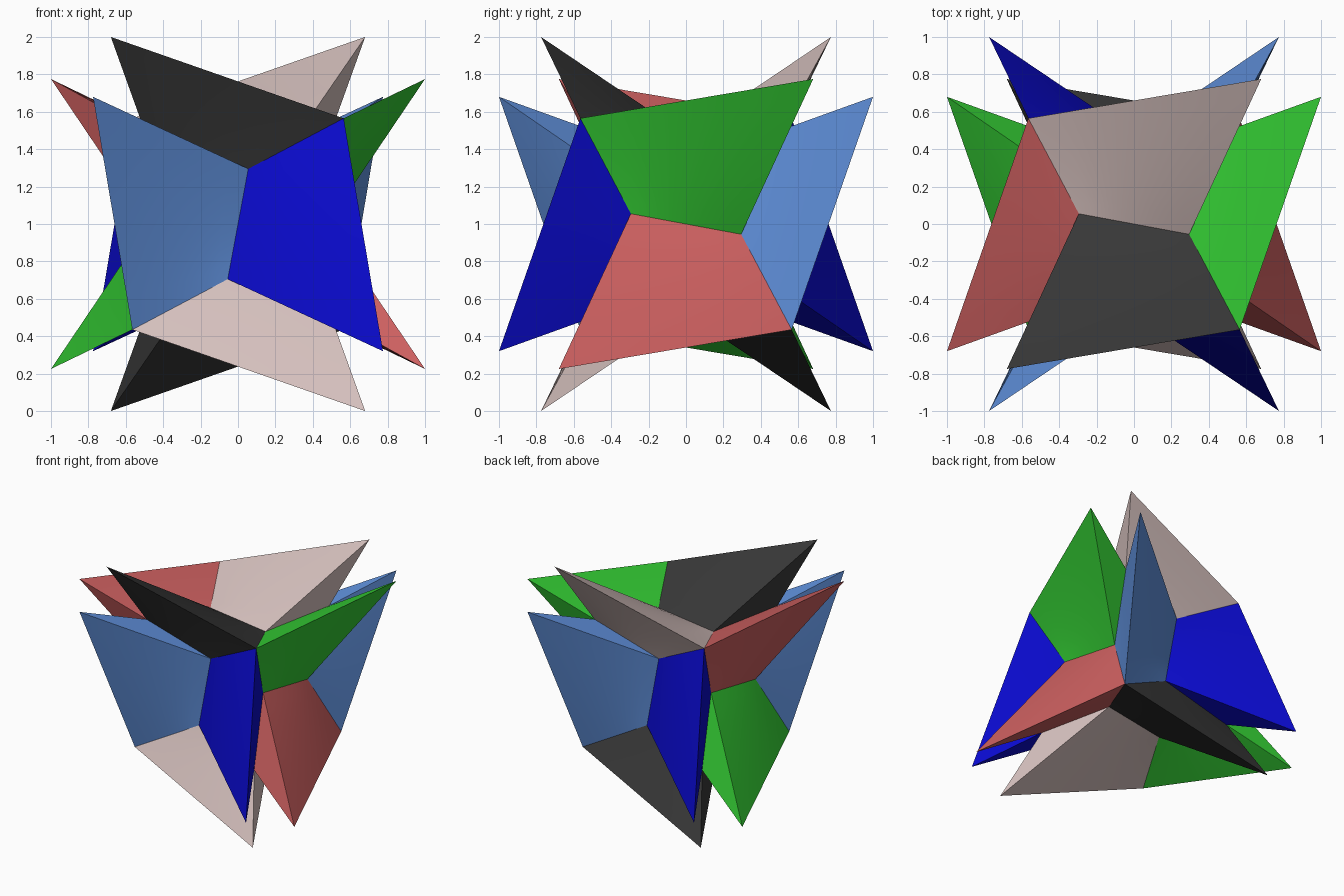
import bpy, math
from mathutils import Vector

if "Cube" in bpy.data.objects:
    bpy.data.objects.remove(bpy.data.objects["Cube"])

STEPS = 8  # subdivisions of each gently twisted face


def linear(c):
    c /= 255
    return c / 12.92 if c <= 0.04045 else ((c + 0.055) / 1.055) ** 2.4


def material(name, r, g, b):
    m = bpy.data.materials.new(name)
    m.diffuse_color = (linear(r), linear(g), linear(b), 1)
    m.use_nodes = True
    m.node_tree.nodes["Principled BSDF"].inputs["Base Color"].default_value = m.diffuse_color
    return m


# (colour on the positive side, colour on the negative side) per axis turn
pairs = [
    (material("pale_pink", 214, 193, 190), material("charcoal", 57, 57, 57)),
    (material("green", 52, 205, 52), material("soft_red", 205, 96, 96)),
    (material("light_blue", 97, 146, 222), material("deep_blue", 10, 10, 205)),
]

# Corners of one spike, relative to the centre of the star
TIP = Vector((0.68, 0.775, 1.0))
RIDGE_A = Vector((0.295, -0.055, 0.44))
RIDGE_B = Vector((-0.295, 0.055, 0.44))
PEAK = Vector((-0.565, 0.565, 0.565))
NOTCH = Vector((0.5, 0.5, 0.5))
SIDE = Vector((-0.055, 0.44, 0.295))


def patch(verts, faces, a, b, c, d):
    """Straight-ruled four-sided patch."""
    base = len(verts)
    n = STEPS
    for j in range(n + 1):
        for i in range(n + 1):
            verts.append(a.lerp(b, i / n).lerp(d.lerp(c, i / n), j / n))
    for j in range(n):
        for i in range(n):
            k = base + j * (n + 1) + i
            faces.append((k, k + 1, k + n + 2, k + n + 1))


def spike(name, mat, turn):
    verts, faces = [], []
    patch(verts, faces, RIDGE_A, TIP, PEAK, RIDGE_B)   # broad outer face
    patch(verts, faces, PEAK, TIP, NOTCH, SIDE)        # back face
    k = len(verts)
    verts += [TIP, RIDGE_A, NOTCH]                     # narrow side face
    faces.append((k, k + 1, k + 2))
    mesh = bpy.data.meshes.new(name)
    mesh.from_pydata([turn(v) + Vector((0, 0, 1)) for v in verts], [], faces)
    mesh.materials.append(mat)
    obj = bpy.data.objects.new(name, mesh)
    bpy.context.collection.objects.link(obj)
    bpy.ops.object.select_all(action='DESELECT')
    obj.select_set(True)
    bpy.context.view_layer.objects.active = obj
    bpy.ops.object.shade_smooth_by_angle(angle=math.radians(20))


# Twelve spikes: three axis turns times four half-turns
half_turns = [(1, 1, 1), (1, -1, -1), (-1, -1, 1), (-1, 1, -1)]
for t in range(3):
    for i, s in enumerate(half_turns):
        def turn(v, t=t, s=s):
            w = [v[k] * s[k] for k in range(3)]
            return Vector([w[(k - t) % 3] for k in range(3)])
        mat = pairs[t][0 if s[0] > 0 else 1]
        spike(f"spike_{mat.name}_{i % 2 + 1}", mat, turn)
